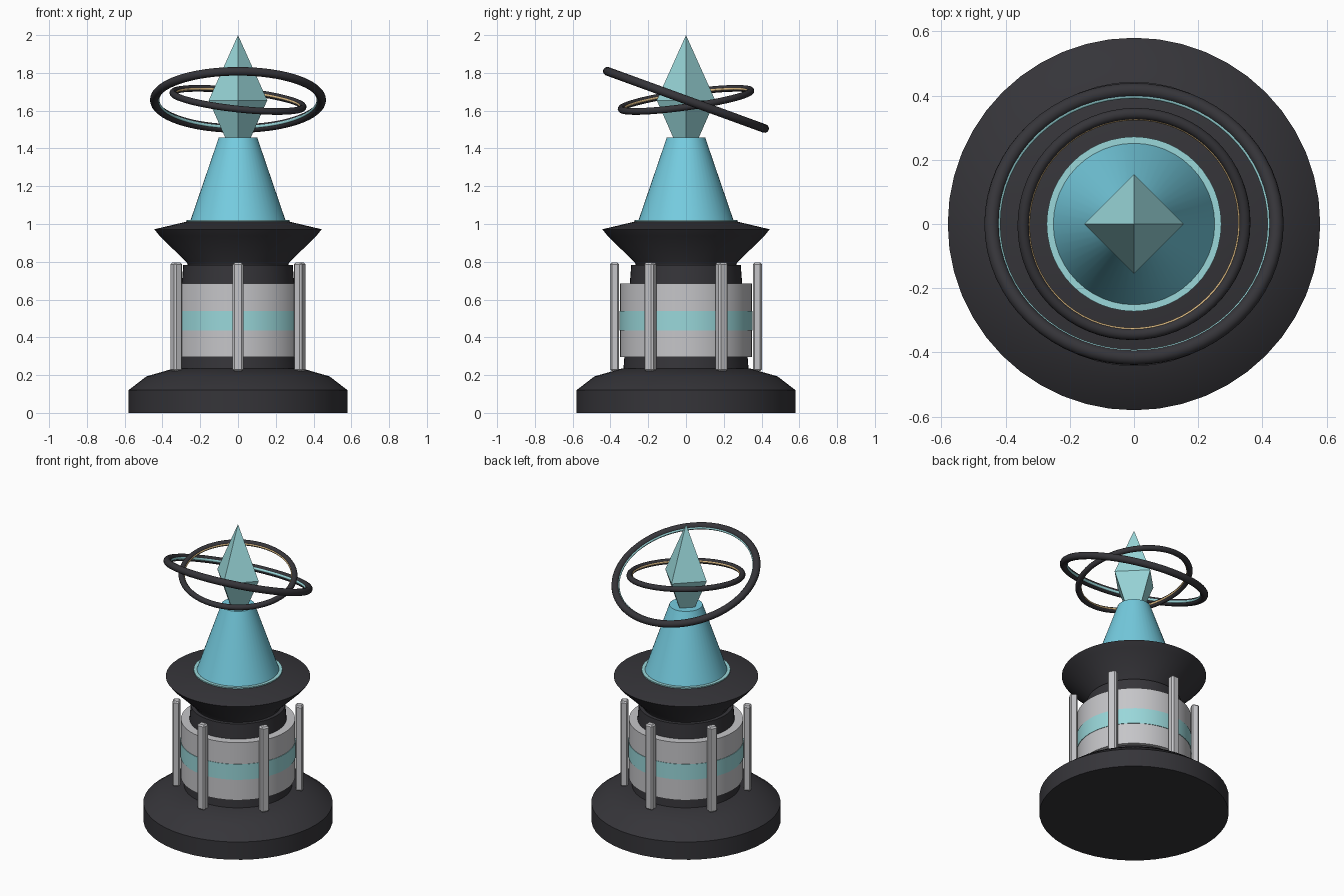
import bpy, bmesh, math
from mathutils import Matrix, Vector

cube = bpy.data.objects.get("Cube")
if cube:
    bpy.data.objects.remove(cube, do_unlink=True)


def material(name, rgb):
    mat = bpy.data.materials.new(name)
    mat.use_nodes = True
    mat.diffuse_color = (*rgb, 1)
    mat.node_tree.nodes["Principled BSDF"].inputs["Base Color"].default_value = (*rgb, 1)
    return mat


DARK = material("charcoal", (0.036, 0.035, 0.041))
GREY = material("light grey", (0.56, 0.56, 0.58))
TEAL = material("pale teal", (0.32, 0.68, 0.70))
BLUE = material("sky blue", (0.18, 0.61, 0.75))
GOLD = material("gold", (0.70, 0.48, 0.22))


def finish(name, bm, mat, smooth=True):
    bmesh.ops.recalc_face_normals(bm, faces=bm.faces)
    mesh = bpy.data.meshes.new(name)
    bm.to_mesh(mesh)
    bm.free()
    mesh.materials.append(mat)
    obj = bpy.data.objects.new(name, mesh)
    bpy.context.collection.objects.link(obj)
    if smooth:
        bpy.ops.object.select_all(action="DESELECT")
        obj.select_set(True)
        bpy.context.view_layer.objects.active = obj
        bpy.ops.object.shade_smooth_by_angle(angle=math.radians(30))
    return obj


def lathe(name, profile, mat, sides=48, smooth=True):
    """Closed solid turned around z from (radius, height) points."""
    bm = bmesh.new()
    rings = []
    for r, z in profile:
        turns = [i * math.tau / sides for i in range(sides)]
        rings.append([bm.verts.new((r * math.cos(a), r * math.sin(a), z)) for a in turns])
    for low, high in zip(rings, rings[1:]):
        for i in range(sides):
            j = (i + 1) % sides
            bm.faces.new((low[i], low[j], high[j], high[i]))
    bm.faces.new(rings[0][::-1])
    bm.faces.new(rings[-1])
    bmesh.ops.remove_doubles(bm, verts=bm.verts, dist=0.0001)
    return finish(name, bm, mat, smooth)


def hoop(name, major, minor, tilt, mat):
    """Tilted ring floating around the crystal."""
    bpy.ops.mesh.primitive_torus_add(
        major_radius=major, minor_radius=minor, major_segments=64, minor_segments=12,
        location=(0, 0, 1.657), rotation=[math.radians(t) for t in tilt])
    obj = bpy.context.object
    obj.name = name
    obj.data.materials.append(mat)
    bpy.ops.object.shade_smooth_by_angle(angle=math.radians(40))


# Pedestal, column and flared collar
lathe("base", [(0.58, 0), (0.58, 0.12), (0.485, 0.193), (0.34, 0.235)], DARK)
lathe("column", [(0.332, 0.22), (0.29, 0.783)], DARK)
lathe("collar", [(0.265, 0.78), (0.27, 0.795), (0.415, 0.937), (0.443, 0.972), (0.27, 1.013)], DARK)

# Sleeve with a painted band
lathe("sleeve", [(0.35, 0.295), (0.35, 0.685)], GREY)
lathe("sleeve_band", [(0.353, 0.435), (0.353, 0.54)], TEAL)

# Six chamfered posts around the sleeve
for k in range(6):
    bm = bmesh.new()
    bmesh.ops.create_cube(bm, size=1)
    bmesh.ops.scale(bm, vec=Vector((0.048, 0.056, 0.575)), verts=bm.verts)
    bmesh.ops.bevel(bm, geom=bm.edges[:], offset=0.009, segments=1, affect="EDGES")
    bmesh.ops.translate(bm, vec=Vector((0.378, 0, 0.508)), verts=bm.verts)
    turn = Matrix.Rotation(math.radians(90 + 60 * k), 3, "Z")
    bmesh.ops.rotate(bm, cent=(0, 0, 0), matrix=turn, verts=bm.verts)
    finish(f"post_{k + 1}", bm, GREY, smooth=False)

# Cone on a thin rim
lathe("cone_rim", [(0.272, 1.005), (0.272, 1.02)], TEAL)
lathe("cone", [(0.253, 1.015), (0.102, 1.457)], BLUE)

# Faceted crystal
lathe("crystal", [(0.06, 1.44), (0.155, 1.655), (0, 2)], TEAL, sides=4, smooth=False)

# Floating rings, each with a thin inlay on its inner side
outer_tilt, inner_tilt = (-20, 0, 0), (8, 6.3, 0)
hoop("outer_ring", 0.443, 0.023, outer_tilt, DARK)
hoop("outer_ring_inlay", 0.424, 0.008, outer_tilt, TEAL)
hoop("inner_ring", 0.347, 0.018, inner_tilt, DARK)
hoop("inner_ring_inlay", 0.332, 0.006, inner_tilt, GOLD)
